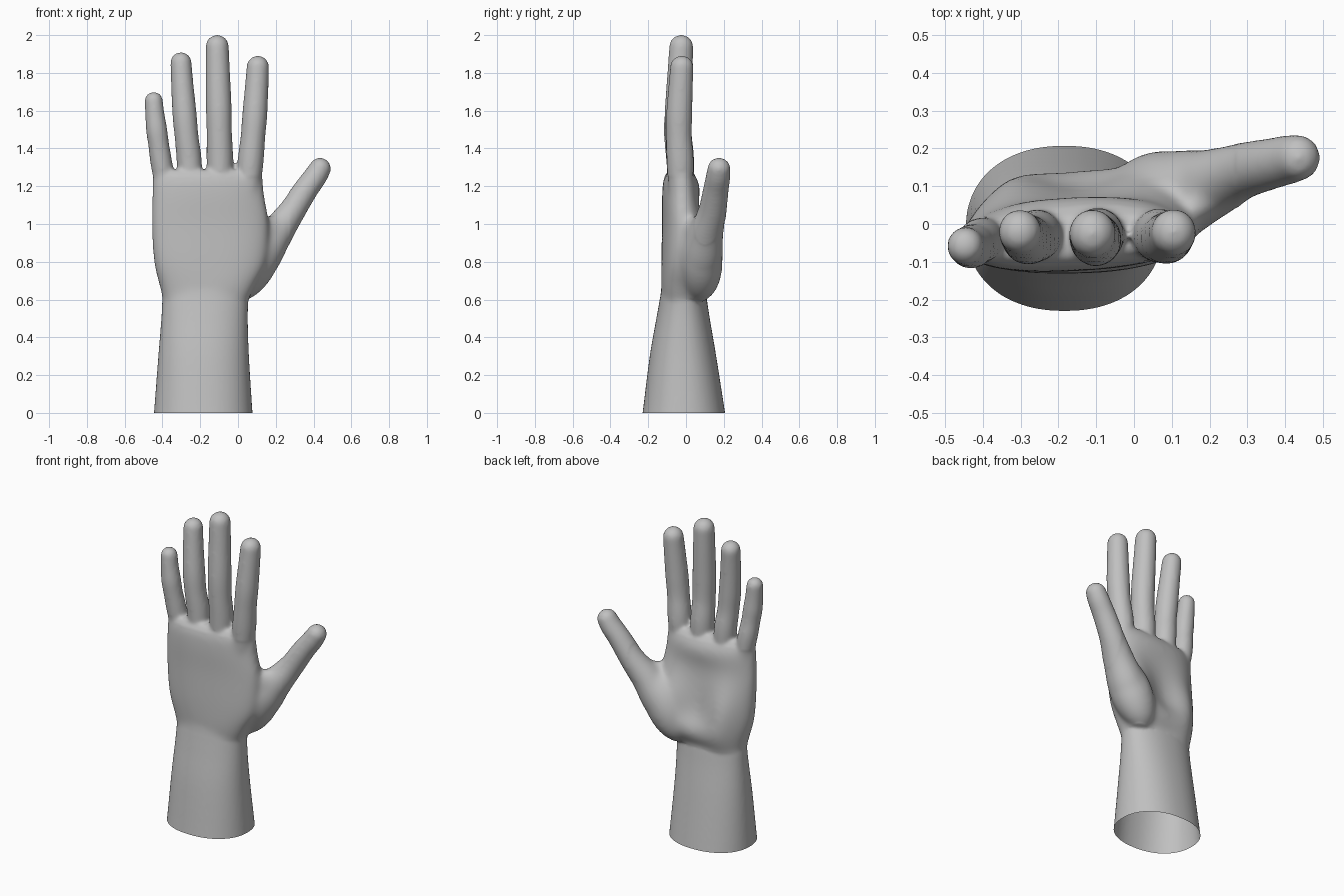
import bpy, bmesh, math
from mathutils import Vector

if "Cube" in bpy.data.objects:
    bpy.data.objects.remove(bpy.data.objects["Cube"])

skin = bpy.data.materials.new("plain grey")
skin.diffuse_color = (0.53, 0.53, 0.53, 1)
skin.use_nodes = True
skin.node_tree.nodes["Principled BSDF"].inputs["Base Color"].default_value = skin.diffuse_color

bm = bmesh.new()
N = 48


def skin_rings(rings):
    """Bridge closed rings of points and cap both ends."""
    vs = [[bm.verts.new(p) for p in r] for r in rings]
    for a, b in zip(vs, vs[1:]):
        for i in range(N):
            j = (i + 1) % N
            bm.faces.new((a[i], a[j], b[j], b[i]))
    bm.faces.new(vs[0][::-1])
    bm.faces.new(vs[-1])


def spline(rows, steps=6):
    """Catmull-Rom interpolation through rows of numbers."""
    out = []
    for i in range(len(rows) - 1):
        p0, p1, p2, p3 = (rows[max(0, min(len(rows) - 1, i + k))] for k in (-1, 0, 1, 2))
        for s in range(steps):
            t = s / steps
            out.append([0.5 * (2 * b + (c - a) * t + (2 * a - 5 * b + 4 * c - d) * t * t
                               + (3 * b - a - 3 * c + d) * t ** 3)
                        for a, b, c, d in zip(p0, p1, p2, p3)])
    return out + [list(rows[-1])]


# fleshy mounds on the palm side: x, z, width, height, depth
mounds = [(0.07, 0.82, 0.15, 0.20, 0.095),    # thumb mound
          (-0.32, 0.82, 0.13, 0.22, 0.070),   # little finger mound
          (-0.12, 0.70, 0.15, 0.09, 0.050),   # heel
          (-0.15, 1.19, 0.24, 0.07, 0.018)]   # below the fingers


def palm_bulge(x, z):
    return sum(d * math.exp(-((x - cx) / w) ** 2 - ((z - cz) / h) ** 2)
               for cx, cz, w, h, d in mounds)


def loft(sections, power, bulge=None):
    """Rows of z, x min, x max, y min, y max, y tilt."""
    rings = []
    for z, x0, x1, y0, y1, tilt in spline(sections):
        ring = []
        for i in range(N):
            a = 2 * math.pi * i / N
            c, s = math.cos(a), math.sin(a)
            u = math.copysign(abs(c) ** (2 / power), c)
            v = math.copysign(abs(s) ** (2 / power), s)
            x = (x0 + x1) / 2 + u * (x1 - x0) / 2
            y = (y0 + y1) / 2 + v * (y1 - y0) / 2 + tilt * u
            if bulge and v > 0:
                y += bulge(x, z) * min(1, v * 1.15)
            ring.append((x, y, z))
        rings.append(ring)
    skin_rings(rings)


def digit(path):
    """Tube along rows of x, y, z, radius with a domed tip."""
    pts = spline(path)
    tip, prev = Vector(pts[-1][:3]), Vector(pts[-2][:3])
    d, r = (tip - prev).normalized(), pts[-1][3]
    for k in range(1, 7):
        a = math.pi / 2 * k / 6.3
        pts.append([*(tip + d * r * math.sin(a)), r * math.cos(a)])
    rings = []
    for i, p in enumerate(pts):
        t = Vector(pts[min(i + 1, len(pts) - 1)][:3]) - Vector(pts[max(i - 1, 0)][:3])
        t.normalize()
        u = Vector((0, 1, 0)).cross(t).normalized()
        v = t.cross(u)
        rings.append([Vector(p[:3]) + p[3] * (u * math.cos(2 * math.pi * k / N)
                                              + v * 1.04 * math.sin(2 * math.pi * k / N))
                      for k in range(N)])
    skin_rings(rings)


def pad(center, size, lean):
    """Ellipsoid leaning sideways about the y axis."""
    along = Vector((math.sin(lean), 0, math.cos(lean)))
    across = Vector((math.cos(lean), 0, -math.sin(lean)))
    new = bmesh.ops.create_uvsphere(bm, u_segments=32, v_segments=20, radius=1)["verts"]
    for v in new:
        x, y, z = v.co
        v.co = Vector(center) + across * x * size[0] + Vector((0, y * size[1], 0)) + along * z * size[2]


# forearm, open at the bottom after trimming
loft([(-0.06, -0.452, 0.083, -0.24, 0.215, 0),
      (0.0, -0.445, 0.077, -0.23, 0.207, 0),
      (0.3, -0.422, 0.058, -0.192, 0.160, 0),
      (0.5, -0.406, 0.052, -0.157, 0.126, 0),
      (0.62, -0.400, 0.056, -0.136, 0.107, 0),
      (0.75, -0.390, 0.060, -0.118, 0.080, 0)], 2.2)

# palm
loft([(0.55, -0.385, 0.030, -0.12, 0.08, 0),
      (0.66, -0.412, 0.085, -0.130, 0.078, 0),
      (0.8, -0.445, 0.150, -0.130, 0.068, 0.01),
      (1.0, -0.458, 0.163, -0.124, 0.060, 0.015),
      (1.15, -0.455, 0.140, -0.124, 0.054, 0.015),
      (1.24, -0.452, 0.132, -0.115, 0.045, 0.015),
      (1.285, -0.435, 0.120, -0.085, 0.015, 0.015)], 2.4, palm_bulge)

# thumb mound, and web between thumb and index finger
pad((0.085, 0.075, 0.80), (0.125, 0.120, 0.23), 0.5)
pad((0.145, 0.050, 0.91), (0.07, 0.065, 0.14), 0.3)

# fingers from base to tip: x, y, z, radius
fingers = [
    [(-0.36, -0.030, 1.05, .045), (-0.402, -0.042, 1.30, .057), (-0.420, -0.055, 1.42, .055),
     (-0.431, -0.060, 1.50, .056), (-0.440, -0.060, 1.58, .051), (-0.446, -0.058, 1.652, .048)],
    [(-0.245, -0.03, 1.08, .058), (-0.257, -0.030, 1.32, .066), (-0.272, -0.040, 1.46, .063),
     (-0.283, -0.040, 1.58, .064), (-0.295, -0.030, 1.74, .059), (-0.302, -0.020, 1.854, .056)],
    [(-0.094, -0.03, 1.08, .060), (-0.096, -0.030, 1.33, .070), (-0.099, -0.040, 1.48, .067),
     (-0.102, -0.040, 1.62, .068), (-0.107, -0.031, 1.81, .064), (-0.110, -0.025, 1.94, .061)],
    [(0.045, -0.03, 1.05, .050), (0.064, -0.030, 1.30, .068), (0.079, -0.037, 1.46, .065),
     (0.089, -0.036, 1.58, .066), (0.099, -0.028, 1.73, .062), (0.105, -0.022, 1.832, .059)],
]
for f in fingers:
    digit(f)

# thumb
digit([(0.03, 0.055, 0.70, .080), (0.115, 0.080, 0.82, .108), (0.20, 0.105, 0.95, .091),
       (0.279, 0.138, 1.06, .073), (0.357, 0.158, 1.18, .065), (0.408, 0.170, 1.25, .062),
       (0.434, 0.175, 1.293, .058)])

# fuse all parts into one soft skin
bmesh.ops.recalc_face_normals(bm, faces=bm.faces)
raw = bpy.data.meshes.new("hand")
bm.to_mesh(raw)
bm.free()
hand = bpy.data.objects.new("hand", raw)
bpy.context.collection.objects.link(hand)
rm = hand.modifiers.new("fuse", "REMESH")
rm.mode = "VOXEL"
rm.voxel_size = 0.010
sm = hand.modifiers.new("soften", "SMOOTH")
sm.factor = 0.5
sm.iterations = 9
bpy.context.view_layer.update()
fused = bpy.data.meshes.new_from_object(hand.evaluated_get(bpy.context.evaluated_depsgraph_get()))
hand.modifiers.clear()

# extra softening on the palm and the thumb root
bm = bmesh.new()
bm.from_mesh(fused)
soft = [v for v in bm.verts if 0.60 < v.co.z < 1.25 and v.co.x < 0.27]
for _ in range(18):
    bmesh.ops.smooth_vert(bm, verts=soft, factor=0.5, use_axis_x=True, use_axis_y=True, use_axis_z=True)

# trim the forearm flat and leave it hollow
bmesh.ops.bisect_plane(bm, geom=bm.verts[:] + bm.edges[:] + bm.faces[:],
                       plane_co=(0, 0, 0), plane_no=(0, 0, 1), clear_inner=True)
for f in bm.faces:
    f.smooth = True
    f.material_index = 0
bm.to_mesh(fused)
bm.free()
fused.materials.clear()
fused.materials.append(skin)
hand.data = fused
